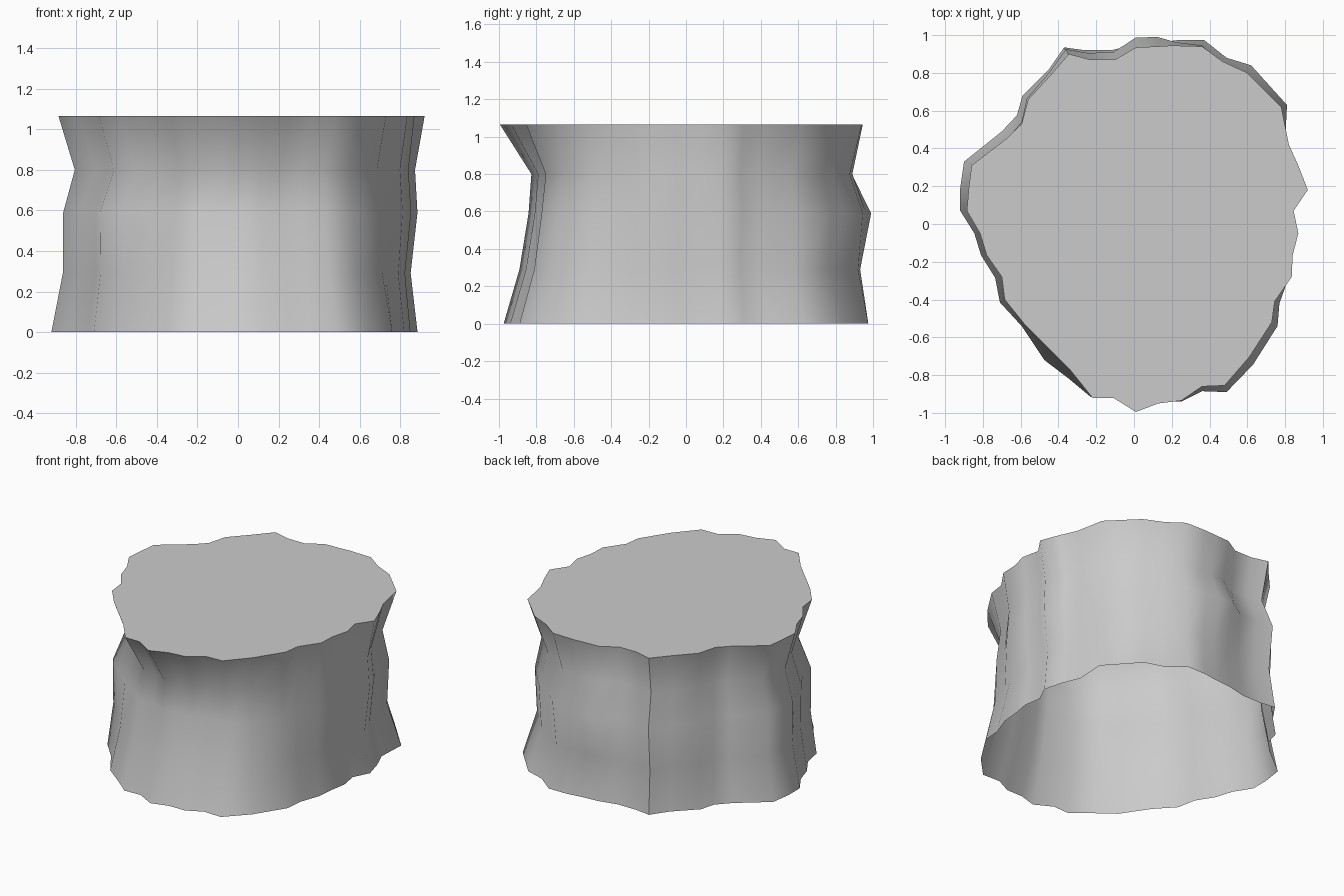
import bpy, bmesh
from math import cos, sin, radians
from mathutils import Vector

H = 1.065
# Rim outlines, counter-clockwise from the right side, matched point for point
TOP = [(.845,.07),(.92,.18),(.87,.31),(.82,.42),(.78,.62),(.60,.80),(.47,.86),(.36,.94),
       (.20,.945),(.12,.94),(.01,.935),(-.10,.87),(-.23,.87),(-.345,.90),(-.44,.79),
       (-.56,.66),(-.595,.53),(-.665,.46),(-.86,.31),(-.875,.19),(-.885,.07),(-.815,-.05),
       (-.78,-.165),(-.70,-.28),(-.685,-.40),(-.58,-.53),(-.46,-.65),(-.34,-.77),
       (-.22,-.92),(-.11,-.92),(.01,-.995),(.13,-.95),(.25,-.935),(.36,-.86),(.48,-.855),
       (.61,-.705),(.73,-.52),(.745,-.41),(.835,-.28),(.84,-.165),(.87,-.05)]
BOTTOM = [(.83,.07),(.885,.18),(.85,.31),(.80,.43),(.81,.63),(.62,.84),(.49,.88),(.37,.975),
          (.24,.975),(.13,.96),(.01,.95),(-.12,.92),(-.26,.92),(-.37,.935),(-.45,.82),
          (-.59,.68),(-.62,.575),(-.70,.49),(-.90,.33),(-.92,.19),(-.92,.07),(-.845,-.05),
          (-.81,-.165),(-.735,-.285),(-.71,-.415),(-.595,-.54),(-.475,-.72),(-.35,-.815),
          (-.23,-.915),(-.11,-.91),(.01,-.975),(.13,-.94),(.25,-.94),(.36,-.885),(.49,-.89),
          (.63,-.745),(.76,-.54),(.77,-.42),(.82,-.28),(.83,-.165),(.85,-.05)]
# Ring height, scale towards left, right, front, back, and
# extra scale at the back-right and front-left corners
RINGS = [(0, 1, 1, 1, 1, 0, 0),
         (.29, .945, .965, .908, .975, -.05, .03),
         (.59, .95, .995, .853, 1.02, -.065, .055),
         (.80, .90, .975, .835, .945, -.06, 0),
         (H, 1, 1, 1, 1, 0, 0)]
SEAM = 13


def corner(p, degrees):
    """Weight that fades away from a compass direction."""
    a = radians(degrees)
    return max(0, p.normalized().dot(Vector((cos(a), sin(a))))) ** 8


bm = bmesh.new()
rings = []
for z, left, right, front, back, back_right, front_left in RINGS:
    ring = []
    for a, b in zip(BOTTOM, TOP):
        p = Vector(a).lerp(Vector(b), z / H)
        fx = left if p.x < 0 else right
        fy = front if p.y < 0 else back
        p *= ((p.x ** 2 * fx + p.y ** 2 * fy) / p.length_squared
              + back_right * corner(p, 43) + front_left * corner(p, 216))
        # Small swelling at the middle of the back
        if z == .59 and p.y > .8 and abs(p.x - .05) < .15:
            p.y += .03
        ring.append(bm.verts.new((p.x, p.y, z)))
    rings.append(ring)

# Smooth wall, open underneath, with one hard vertical crease
n = len(TOP)
for lo, hi in zip(rings, rings[1:]):
    for i in range(n):
        j = (i + 1) % n
        bm.faces.new((lo[i], lo[j], hi[j], hi[i])).smooth = True
    bm.edges.get((lo[SEAM], hi[SEAM])).smooth = False

# Flat cap with a hard rim
cap = bm.faces.new(rings[-1])
for e in cap.edges:
    e.smooth = False

mesh = bpy.data.meshes.new("rock_column")
bm.to_mesh(mesh)
bm.free()
bpy.context.collection.objects.link(bpy.data.objects.new("rock_column", mesh))
